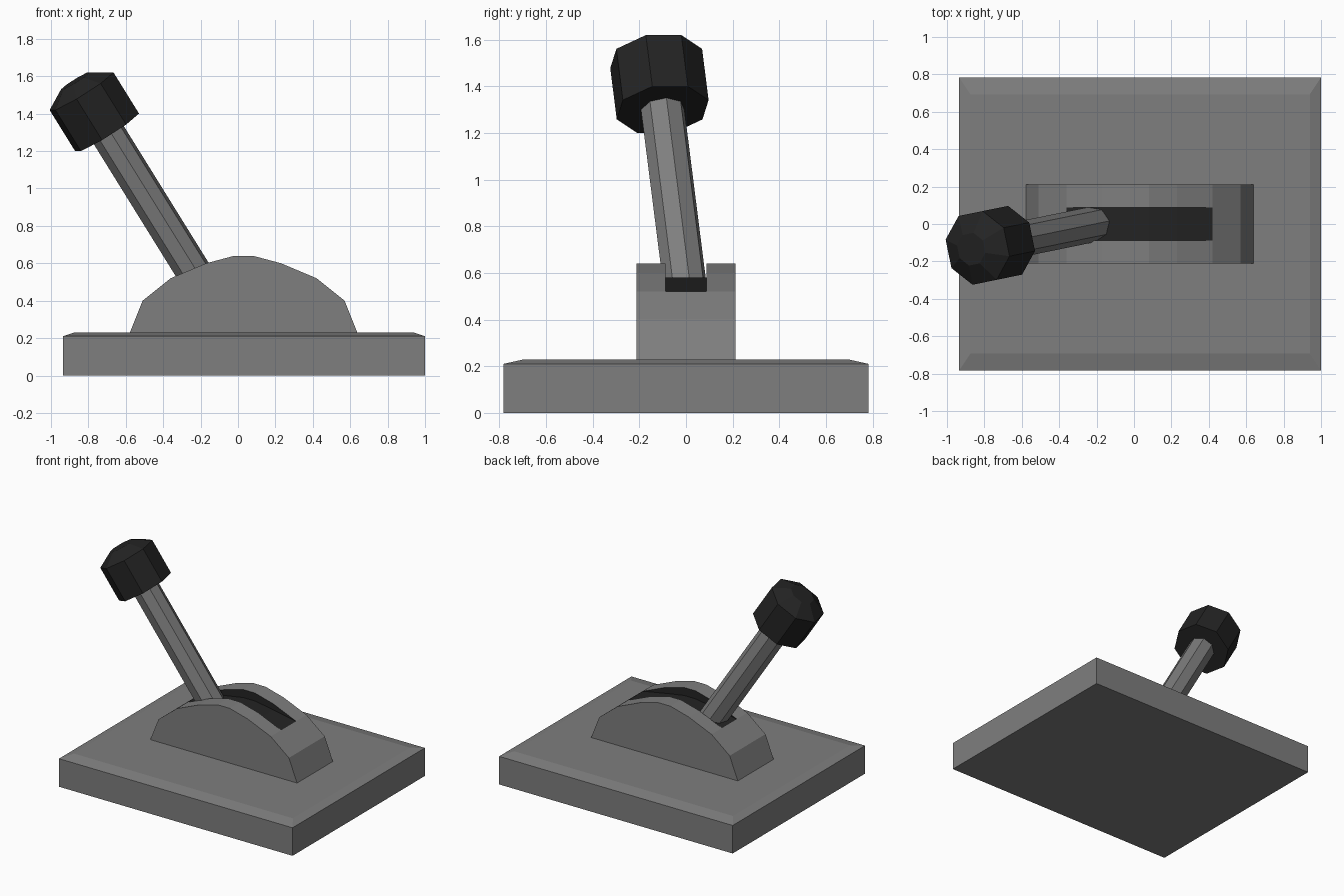
import bpy, bmesh, math
from mathutils import Vector, Matrix

if "Cube" in bpy.data.objects:
    bpy.data.objects.remove(bpy.data.objects["Cube"])


def material(name, v):
    m = bpy.data.materials.new(name)
    m.diffuse_color = (v, v, v, 1)
    m.use_nodes = True
    m.node_tree.nodes["Principled BSDF"].inputs["Base Color"].default_value = m.diffuse_color
    return m


GREY = material("grey metal", 0.21)
BLACK = material("black plastic", 0.017)


def finish(name, bm, *mats):
    bmesh.ops.recalc_face_normals(bm, faces=bm.faces)
    me = bpy.data.meshes.new(name)
    bm.to_mesh(me)
    bm.free()
    for m in mats:
        me.materials.append(m)
    ob = bpy.data.objects.new(name, me)
    bpy.context.collection.objects.link(ob)
    return ob


def loft(name, rings, mat):
    """Skin a stack of equal-sized point rings and cap both ends."""
    bm = bmesh.new()
    rows = [[bm.verts.new(p) for p in r] for r in rings]
    n = len(rows[0])
    for a, b in zip(rows, rows[1:]):
        for i in range(n):
            j = (i + 1) % n
            bm.faces.new((a[i], a[j], b[j], b[i]))
    bm.faces.new(rows[0])
    bm.faces.new(rows[-1])
    return finish(name, bm, mat)


# Base plate with a shallow chamfer round its top
def rect(inset_x, inset_y, z, cx=0.0325):
    hx, hy = 0.9675 - inset_x, 0.783 - inset_y
    return [(cx + sx * hx, sy * hy, z) for sx, sy in ((-1, -1), (1, -1), (1, 1), (-1, 1))]


loft("base_plate", [rect(0, 0, 0), rect(0, 0, 0.21), rect(0.06, 0.09, 0.23)], GREY)

# Arched housing with a black recessed slot along its crest
CX, HALF, SLOT = 0.03, 0.212, 0.088
half_arch = [(0.61, 0.225), (0.54, 0.40), (0.39, 0.52), (0.20, 0.60), (0.05, 0.64)]
arch = [(CX - x, z) for x, z in half_arch] + [(CX + x, z) for x, z in reversed(half_arch)]
floor_z = {3: 0.555, 4: 0.58, 5: 0.58, 6: 0.555}

bm = bmesh.new()
rows = [[bm.verts.new((x, y, z)) for x, z in arch] for y in (-HALF, -SLOT, SLOT, HALF)]
sunk = [[bm.verts.new((arch[i][0], r[i].co.y, floor_z[i])) if i in floor_z else r[i]
         for i in range(10)] for r in rows[1:3]]
for a, b in ((rows[0], rows[1]), (sunk[0], sunk[1]), (rows[2], rows[3])):
    for i in range(9):
        f = bm.faces.new((a[i], a[i + 1], b[i + 1], b[i]))
        if a is sunk[0] and 2 <= i <= 6:
            f.material_index = 1
for top, low in zip(rows[1:3], sunk):  # slot walls
    bm.faces.new(top[2:8] + low[6:2:-1]).material_index = 1
bm.faces.new(rows[0])
bm.faces.new(rows[3])
bm.faces.new([r[0] for r in rows] + [r[9] for r in reversed(rows)])
finish("slotted_housing", bm, GREY, BLACK)

# Leaning lever: octagonal shaft and domed knob on one axis
KNOB = Vector((-0.70, -0.10, 1.30))
axis = Vector((-0.45, -0.092, 0.725)).normalized()
v = Vector((0, 0, 1)).cross(axis).normalized()
u = v.cross(axis)


def octagon(dist, radius, phase):
    pts = []
    for k in range(8):
        a = math.radians(phase + 45 * k)
        pts.append(KNOB + axis * dist + radius * (u * math.cos(a) + v * math.sin(a)))
    return pts


loft("lever_shaft", [octagon(-0.97, 0.095, 0), octagon(0.05, 0.095, 0)], GREY)
loft("lever_knob", [octagon(0, 0.203, 22.5), octagon(0.26, 0.203, 22.5),
                    octagon(0.325, 0.09, 22.5)], BLACK)
